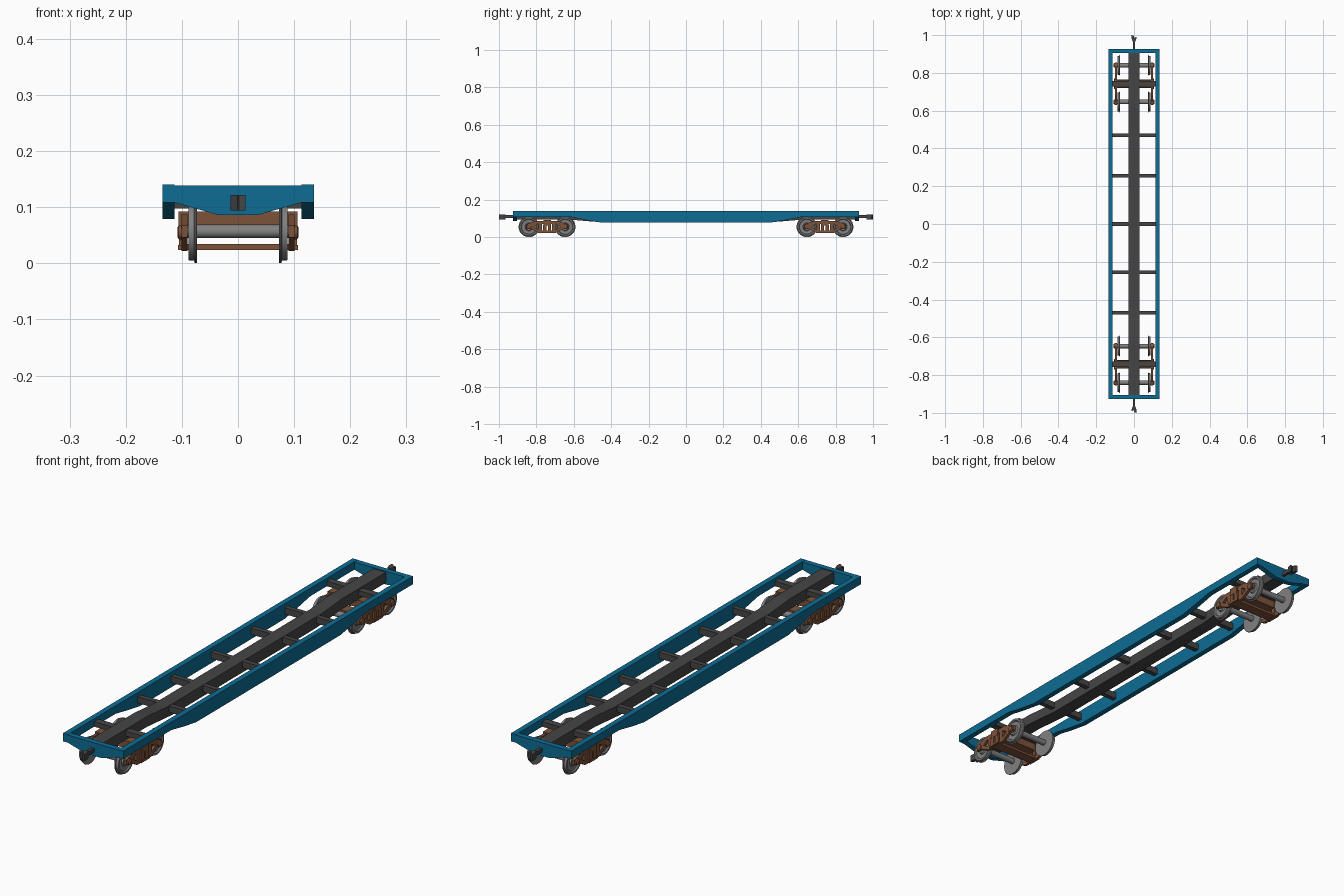
import bpy, bmesh, math
from mathutils import Vector

if "Cube" in bpy.data.objects:
    bpy.data.objects.remove(bpy.data.objects["Cube"])


def material(name, rgb):
    m = bpy.data.materials.new(name)
    m.diffuse_color = (*rgb, 1)
    m.use_nodes = True
    m.node_tree.nodes["Principled BSDF"].inputs["Base Color"].default_value = m.diffuse_color
    return m


BLUE = material("blue_paint", (0.004, 0.15, 0.295))
DARK = material("dark_grey_steel", (0.06, 0.06, 0.06))
BROWN = material("rust_brown", (0.205, 0.085, 0.042))
STEEL = material("wheel_grey", (0.22, 0.22, 0.22))


def finish(name, bm, mat):
    bmesh.ops.recalc_face_normals(bm, faces=bm.faces)
    me = bpy.data.meshes.new(name)
    bm.to_mesh(me)
    bm.free()
    me.materials.append(mat)
    ob = bpy.data.objects.new(name, me)
    bpy.context.collection.objects.link(ob)
    return ob


def prism(name, pts, axis, a, b, mat):
    """Extrude a 2D profile along an axis; profile is (y,z), (x,z) or (x,y)."""
    def place(p, t):
        return {"x": (t, p[0], p[1]), "y": (p[0], t, p[1]), "z": (p[0], p[1], t)}[axis]
    bm = bmesh.new()
    f = bm.faces.new([bm.verts.new(place(p, a)) for p in pts])
    ext = bmesh.ops.extrude_face_region(bm, geom=[f])
    move = Vector(place((0, 0), b - a))
    bmesh.ops.translate(bm, vec=move, verts=[v for v in ext["geom"] if isinstance(v, bmesh.types.BMVert)])
    return finish(name, bm, mat)


def box(name, x, y, z, mat):
    return prism(name, [(x[0], y[0]), (x[1], y[0]), (x[1], y[1]), (x[0], y[1])], "z", z[0], z[1], mat)


def lathe(name, prof, y, z, mat, n=32):
    """Revolve (x, radius) points around an axis parallel to x."""
    bm = bmesh.new()
    rings = []
    for x, r in prof:
        rings.append([bm.verts.new((x, y + r * math.cos(2 * math.pi * i / n),
                                    z + r * math.sin(2 * math.pi * i / n))) for i in range(n)])
    for p, q in zip(rings, rings[1:]):
        for i in range(n):
            j = (i + 1) % n
            bm.faces.new((p[i], p[j], q[j], q[i]))
    bm.faces.new(rings[0])
    bm.faces.new(rings[-1])
    ob = finish(name, bm, mat)
    bpy.context.view_layer.objects.active = ob
    ob.select_set(True)
    bpy.ops.object.shade_smooth_by_angle(angle=math.radians(35))
    ob.select_set(False)
    return ob


def mirrored(half):
    """Complete a left-right symmetric profile from its positive half."""
    return half + [(-a, b) for a, b in reversed(half)]


# Outer frame: fish-bellied side sills and tapered end sills
side = mirrored([(0.46, 0.079), (0.54, 0.092), (0.62, 0.108), (0.925, 0.108), (0.925, 0.14)])
end = mirrored([(0.035, 0.086), (0.112, 0.108), (0.134, 0.108), (0.134, 0.139)])
for s, tag in ((-1, "left"), (1, "right")):
    prism("side_sill_" + tag, side, "x", s * 0.113, s * 0.135, BLUE)
for s, tag in ((-1, "front"), (1, "back")):
    prism("end_sill_" + tag, end, "y", s * 0.904, s * 0.926, BLUE)

# Centre sill, slightly lower between the trucks
sill = [(-0.905, 0.093), (-0.62, 0.093), (-0.46, 0.08), (0.46, 0.08), (0.62, 0.093), (0.905, 0.093),
        (0.905, 0.135), (0.62, 0.135), (0.5, 0.125), (-0.5, 0.125), (-0.62, 0.135), (-0.905, 0.135)]
prism("centre_sill", sill, "x", -0.028, 0.028, DARK)

# Cross members and body bolsters
for i, y in enumerate((-0.47, -0.255, 0, 0.255, 0.47)):
    box(f"cross_member_{i}", (-0.114, 0.114), (y - 0.01, y + 0.01), (0.098, 0.124), DARK)
for y in (-0.743, 0.743):
    box("body_bolster", (-0.114, 0.114), (y - 0.014, y + 0.014), (0.108, 0.128), DARK)

# Couplers
for s, tag in ((-1, "front"), (1, "back")):
    box("coupler_shank_" + tag, (-0.006, 0.006), sorted((s * 0.9, s * 0.98)), (0.102, 0.117), DARK)
    head = [(-0.007, 0.965), (0.007, 0.965), (0.013, 0.982), (0.013, 1.0),
            (0.002, 0.997), (-0.001, 0.985), (-0.013, 0.991), (-0.013, 0.982)]
    prism("coupler_head_" + tag, [(-s * x, s * y) for x, y in head], "z", 0.094, 0.122, DARK)

# Trucks
wheel = [(0.073, 0.02), (0.073, 0.054), (0.0745, 0.055), (0.077, 0.0545), (0.0785, 0.0505), (0.088, 0.0495),
         (0.088, 0.042), (0.083, 0.039), (0.082, 0.022), (0.088, 0.019), (0.088, 0.01)]
top_chord = mirrored([(0.05, 0.07), (0.085, 0.046), (0.113, 0.046), (0.113, 0.067), (0.06, 0.087)])
bottom_chord = mirrored([(0.04, 0.036), (0.084, 0.062), (0.09, 0.046), (0.045, 0.022)])
for yc in (-0.743, 0.743):
    box("truck_bolster", (-0.106, 0.106), (yc - 0.02, yc + 0.02), (0.062, 0.092), BROWN)
    box("spring_plank", (-0.1, 0.1), (yc - 0.022, yc + 0.022), (0.024, 0.034), BROWN)
    # Wheelsets
    for dy in (-0.097, 0.097):
        y = yc + dy
        lathe("axle", [(-0.1, 0.012), (0.1, 0.012)], y, 0.057, STEEL, 20)
        for s in (-1, 1):
            lathe("wheel", [(s * x, r) for x, r in wheel], y, 0.055, STEEL)
            lathe("bearing_cap", [(s * 0.1, 0.013), (s * 0.106, 0.012), (s * 0.108, 0.008)], y, 0.055, BROWN, 16)
    # Side frames with columns and springs
    for s in (-1, 1):
        xs = (s * 0.09, s * 0.101)
        for nm, prof in (("top", top_chord), ("bottom", bottom_chord)):
            prism("side_frame_" + nm, [(yc + y, z) for y, z in prof], "x", *xs, BROWN)
        for c in (-0.036, 0.036):
            box("side_frame_column", sorted(xs), (yc + c - 0.009, yc + c + 0.009), (0.026, 0.076), BROWN)
        for c in (-0.013, 0.013):
            box("spring", sorted((s * 0.09, s * 0.105)), (yc + c - 0.009, yc + c + 0.009), (0.032, 0.064), BROWN)
        box("spring_seat", sorted((s * 0.09, s * 0.107)), (yc - 0.028, yc + 0.028), (0.024, 0.033), BROWN)
